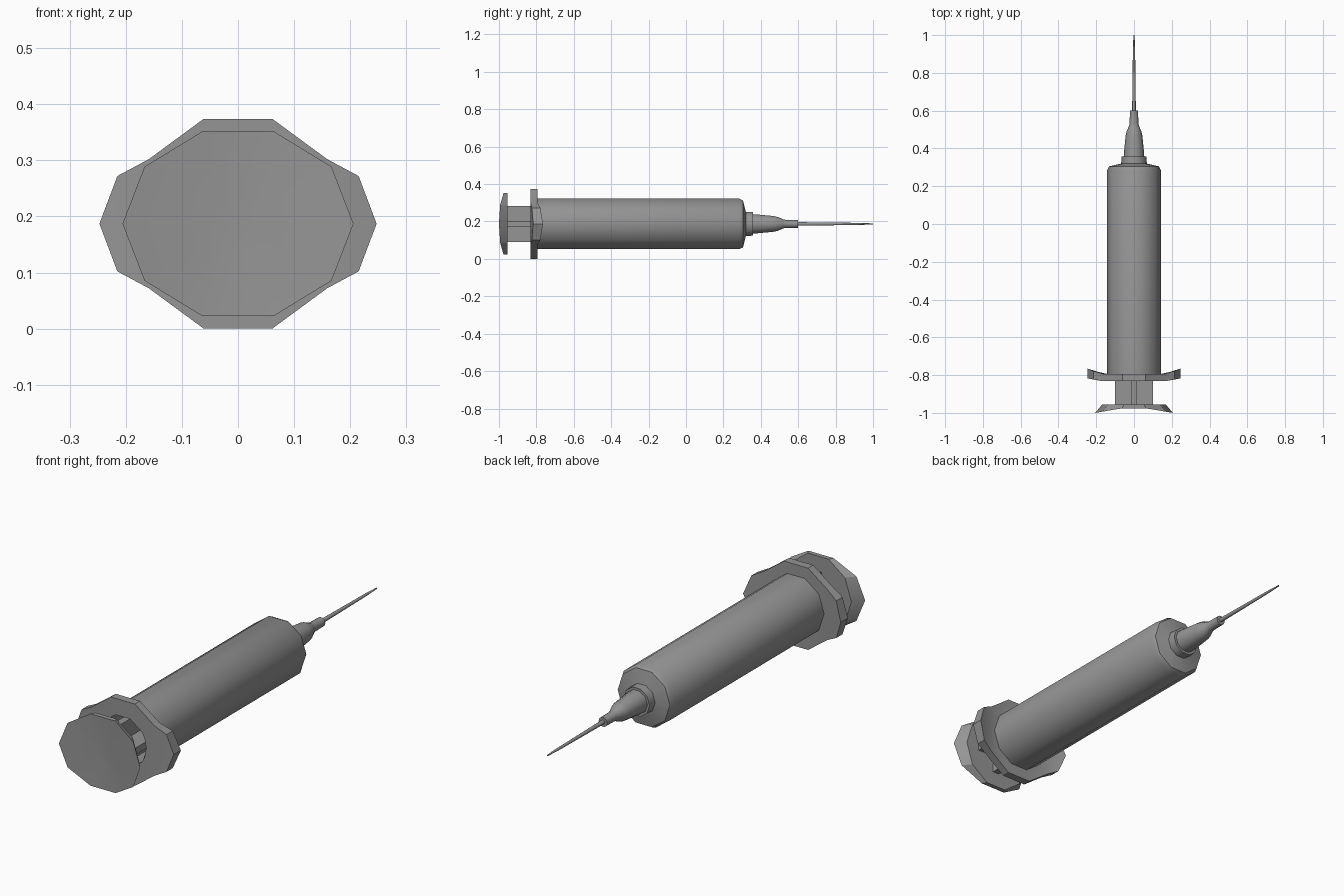
import bpy
import bmesh
from math import cos, sin, tau, radians, hypot

AXIS = 0.187   # height of the long axis
SIDES = 10

if "Cube" in bpy.data.objects:
    bpy.data.objects.remove(bpy.data.objects["Cube"])

grey = bpy.data.materials.new("mid_grey")
grey.use_nodes = True
COLOUR = (0.3, 0.3, 0.3, 1)
grey.diffuse_color = COLOUR
grey.node_tree.nodes["Principled BSDF"].inputs["Base Color"].default_value = COLOUR


def finish(name, bm, angle=38):
    bmesh.ops.remove_doubles(bm, verts=bm.verts, dist=0.0002)
    bmesh.ops.recalc_face_normals(bm, faces=bm.faces)
    mesh = bpy.data.meshes.new(name)
    bm.to_mesh(mesh)
    bm.free()
    mesh.materials.append(grey)
    ob = bpy.data.objects.new(name, mesh)
    bpy.context.collection.objects.link(ob)
    ob.location.z = AXIS
    bpy.ops.object.select_all(action='DESELECT')
    ob.select_set(True)
    bpy.context.view_layer.objects.active = ob
    bpy.ops.object.shade_smooth_by_angle(angle=radians(angle))
    return ob


def loft(name, rings, closed=False, angle=38):
    """Skin a list of equal point rings; closed joins the last to the first."""
    bm = bmesh.new()
    loops = [[bm.verts.new(p) for p in ring] for ring in rings]
    n = len(loops[0])
    pairs = list(zip(loops, loops[1:]))
    if closed:
        pairs.append((loops[-1], loops[0]))
    else:
        bm.faces.new(loops[0])
        bm.faces.new(loops[-1])
    for a, b in pairs:
        for i in range(n):
            j = (i + 1) % n
            bm.faces.new((a[i], a[j], b[j], b[i]))
    return finish(name, bm, angle)


def circle(r, y, wide=1.0):
    return [(wide * r * cos(tau * i / SIDES), y, r * sin(tau * i / SIDES))
            for i in range(SIDES)]


def lathe(name, profile, closed=False):
    return loft(name, [circle(r, y) for r, y in profile], closed)


# Hollow barrel with rounded shoulder and nozzle collar
lathe("barrel", [(0.118, -0.825), (0.142, -0.825), (0.142, 0.285),
                 (0.132, 0.305), (0.068, 0.32), (0.066, 0.357),
                 (0.02, 0.357), (0.02, 0.29), (0.118, 0.27)], closed=True)

# Needle hub and needle
lathe("needle_hub", [(0.055, 0.35), (0.053, 0.38), (0.044, 0.47), (0.039, 0.49),
                     (0.026, 0.52), (0.023, 0.53), (0.022, 0.6)])
lathe("needle", [(0.01, 0.59), (0.006, 0.92), (0.003, 1.0)])

# Finger flange: decagon with two wings that curl forward, pierced for the plunger
quarter = [(0.247, 0), (0.215, 0.085), (0.159, 0.115), (0.061, 0.187)]
half = quarter + [(-x, z) for x, z in reversed(quarter)]
outline = half + [(x, -z) for x, z in reversed(half[1:-1])]


def scaled(radius):
    return [(x * radius / hypot(x, z), z * radius / hypot(x, z)) for x, z in outline]


def bent(points, y, lift):
    return [(x, y + lift * (max(0, abs(x) - 0.16) / 0.087) ** 1.3, z) for x, z in points]


front = [bent(p, -0.832, 0.015) for p in (scaled(0.118), scaled(0.165), outline)]
back = [bent(p, -0.795, 0.03) for p in (outline, scaled(0.165), scaled(0.118))]
loft("finger_flange", front + back, closed=True, angle=30)

# Thumb rest: flared disc, dished across its width
def dished(scale):
    return [(x * scale, -0.968 - 0.032 * max(0, abs(x * scale) - 0.02) / 0.185, z * scale)
            for x, _, z in circle(0.173, 0, 1.19)]


loft("thumb_rest", [dished(0.3), dished(1.0), circle(0.173, -0.955, 0.97)], angle=30)

# Plunger rod: two crossing ribs
bm = bmesh.new()
for width, height in ((0.2, 0.032), (0.032, 0.192)):
    made = bmesh.ops.create_cube(bm, size=1)["verts"]
    bmesh.ops.scale(bm, vec=(width, 1.16, height), verts=made)
    bmesh.ops.translate(bm, vec=(0, -0.38, 0), verts=made)
rod = bm
mesh_rod = finish("plunger_rod", rod)

# Plunger stopper inside the barrel
lathe("plunger_stopper", [(0.114, 0.16), (0.114, 0.23), (0.03, 0.26)])
